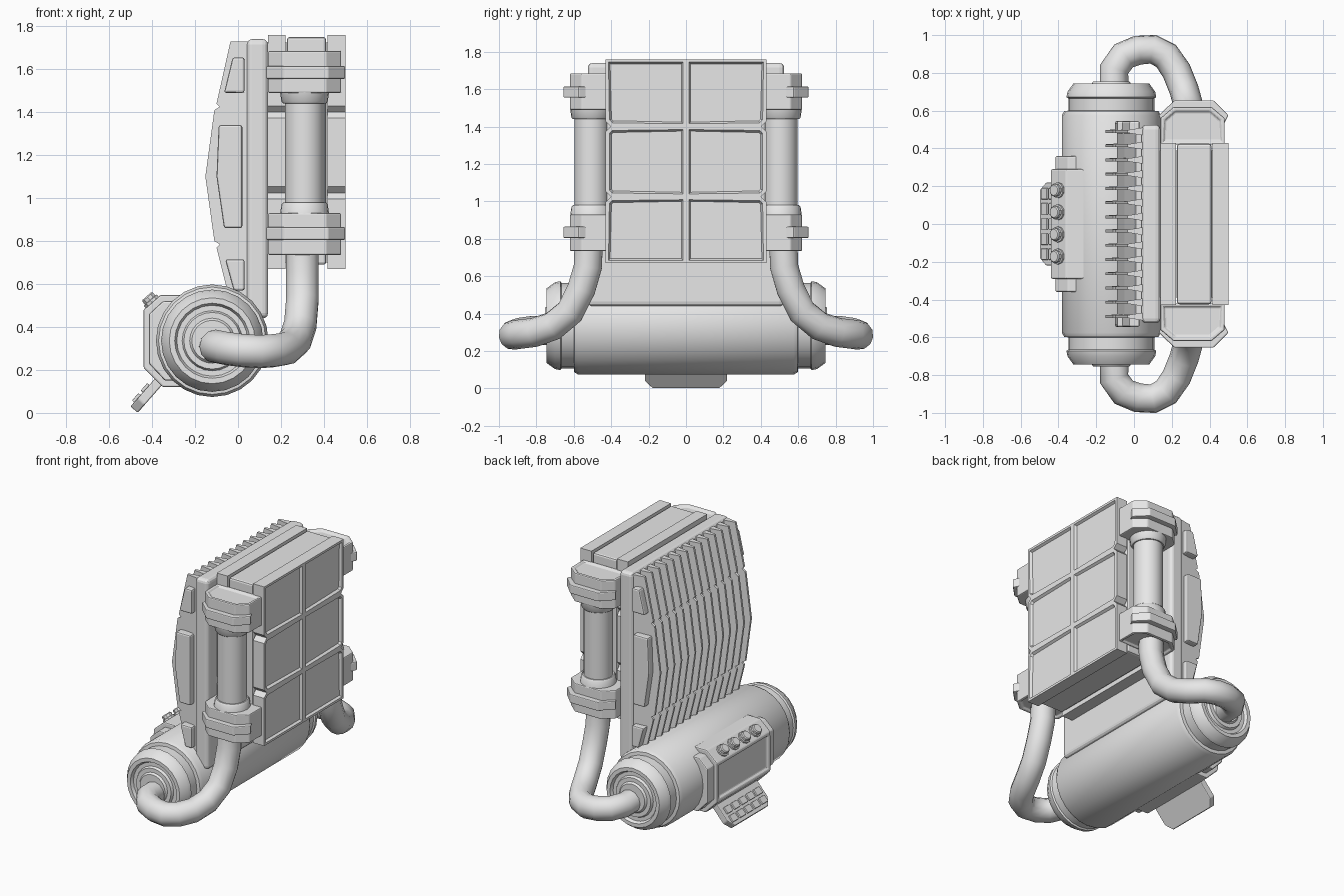
import bpy, bmesh, math
from mathutils import Matrix, Vector

cube = bpy.data.objects.get("Cube")
if cube:
    bpy.data.objects.remove(cube, do_unlink=True)

grey = bpy.data.materials.new("plain grey")
grey.use_nodes = True
grey.diffuse_color = (0.8, 0.8, 0.8, 1)
grey.node_tree.nodes["Principled BSDF"].inputs["Base Color"].default_value = (0.8, 0.8, 0.8, 1)


def finish(name, bm, bevel=0, segments=2, smooth=False):
    bmesh.ops.recalc_face_normals(bm, faces=bm.faces[:])
    mesh = bpy.data.meshes.new(name)
    bm.to_mesh(mesh)
    bm.free()
    ob = bpy.data.objects.new(name, mesh)
    bpy.context.collection.objects.link(ob)
    mesh.materials.append(grey)
    if bevel:
        mod = ob.modifiers.new("soft edges", 'BEVEL')
        mod.width, mod.segments = bevel, segments
        mod.limit_method, mod.angle_limit = 'ANGLE', math.radians(25)
    if smooth:
        smooth_object(ob)
    return ob


def smooth_object(ob):
    bpy.ops.object.select_all(action='DESELECT')
    ob.select_set(True)
    bpy.context.view_layer.objects.active = ob
    bpy.ops.object.shade_smooth_by_angle(angle=math.radians(35))


def prism(name, pts, axis, t0, t1, bevel=0, segments=2, facing=None, insets=(), matrix=None, taper=None):
    """Extrude a flat outline along an axis; optionally inset the faces looking one way."""
    place = {'x': lambda a, b, t: (t, a, b),
             'y': lambda a, b, t: (a, t, b),
             'z': lambda a, b, t: (a, b, t)}[axis]
    bm = bmesh.new()
    rings = [[bm.verts.new(place(a, b, t)) for a, b in pts] for t in (t0, t1)]
    bm.faces.new(rings[0])
    bm.faces.new(rings[1])
    for i in range(len(pts)):
        j = (i + 1) % len(pts)
        bm.faces.new((rings[0][i], rings[0][j], rings[1][j], rings[1][i]))
    bmesh.ops.recalc_face_normals(bm, faces=bm.faces[:])
    bm.normal_update()
    if facing:
        for thickness, depth in insets:
            chosen = [f for f in bm.faces if f.normal.dot(Vector(facing)) > 0.99]
            chosen = [max(chosen, key=lambda f: f.calc_area())] if not bm.faces.layers.int.get("core") else \
                [f for f in chosen if f[bm.faces.layers.int["core"]]]
            core = bm.faces.layers.int.get("core") or bm.faces.layers.int.new("core")
            bm.faces.ensure_lookup_table()
            chosen = [max((f for f in bm.faces if f.normal.dot(Vector(facing)) > 0.99 and
                           (f[core] or not any(g[core] for g in bm.faces))), key=lambda f: f.calc_area())]
            bmesh.ops.inset_individual(bm, faces=chosen, thickness=thickness, depth=depth)
            for f in bm.faces:
                f[core] = f == chosen[0]
            bm.normal_update()
    if taper:
        taper(bm)
    if matrix:
        bm.transform(matrix)
    return finish(name, bm, bevel, segments)


def rect(a0, a1, b0, b1):
    return [(a0, b0), (a1, b0), (a1, b1), (a0, b1)]


def lathe(name, profile, centre, direction, sides=24):
    """Spin (radius, distance) points about an axis."""
    bm = bmesh.new()
    rings = [[bm.verts.new((r * math.cos(i * math.tau / sides), r * math.sin(i * math.tau / sides), d))
              for i in range(sides)] for r, d in profile]
    for lo, hi in zip(rings, rings[1:]):
        for i in range(sides):
            j = (i + 1) % sides
            bm.faces.new((lo[i], lo[j], hi[j], hi[i]))
    bm.faces.new(rings[0])
    bm.faces.new(rings[-1])
    turn = Vector(direction).to_track_quat('Z', 'Y').to_matrix().to_4x4()
    bm.transform(Matrix.Translation(centre) @ turn)
    return finish(name, bm, smooth=True)


# Horizontal tank with stepped end caps
half = [(0.262, 0.575), (0.25, 0.597), (0.228, 0.6), (0.228, 0.665), (0.238, 0.672), (0.232, 0.7),
        (0.2, 0.745), (0.175, 0.745), (0.165, 0.725), (0.14, 0.725), (0.132, 0.742), (0.105, 0.742), (0.095, 0.755)]
lathe("tank", [(r, -d) for r, d in reversed(half)] + half, (-0.12, 0, 0.336), (0, 1, 0))

# Back plate and cooling fins
prism("back_plate", rect(-0.525, 0.525, 0.44, 1.74), 'x', 0.04, 0.14, 0.025, 3)
prism("fin_core", [(0.05, 1.70), (0.01, 1.70), (-0.05, 1.43), (-0.09, 1.1), (-0.05, 0.78), (0, 0.55), (0.05, 0.55)],
      'y', -0.49, 0.49)
fin_outline = [(0.05, 1.73), (-0.035, 1.73), (-0.1, 1.44), (-0.085, 1.425), (-0.11, 1.41), (-0.152, 1.1),
               (-0.11, 0.8), (-0.085, 0.785), (-0.1, 0.77), (-0.04, 0.53), (0.05, 0.53)]
FINS = 14
for i in range(FINS):
    y = -0.49 + 0.98 * i / (FINS - 1)

    def sharpen(bm, y=y):
        for v in bm.verts:
            if v.co.x < 0:
                v.co.y = y + (v.co.y - y) * 0.35
    prism("cooling_fin", fin_outline, 'y', y - 0.021, y + 0.021, taper=sharpen)
side_plates = ([(-0.025, 1.655), (0.03, 1.655), (0.03, 1.49), (-0.065, 1.49)],
               [(-0.09, 1.34), (0.02, 1.34), (0.02, 0.86), (-0.065, 0.86), (-0.1, 1.1)],
               [(-0.06, 0.715), (0.03, 0.715), (0.03, 0.57), (-0.02, 0.57)])
for s in (-1, 1):
    for outline in side_plates:
        prism("fin_side_plate", outline, 'y', s * 0.48, s * 0.545, 0.01)

# Main pack: a core between two slabs of notched panels
prism("pack_core", rect(-0.425, 0.425, 0.69, 1.75), 'x', 0.228, 0.41, 0.012)
prism("pack_joint", rect(-0.39, 0.39, 0.7, 1.725), 'x', 0.13, 0.45)
levels = [0.67, 1.025, 1.4, 1.76]
for k in range(3):
    lo, hi = levels[k], levels[k + 1]
    c0, c1 = 0.028 * (k > 0), 0.028 * (k < 2)
    for s in (-1, 1):
        outline = [(0, lo), (s * (0.43 - c0), lo)]
        outline += [(s * 0.43, lo + c0)] if c0 else []
        outline += [(s * 0.43, hi - c1)]
        outline += [(s * (0.43 - c1), hi)] if c1 else []
        outline += [(0, hi)]
        prism("rear_panel", outline, 'x', 0.416, 0.5, facing=(1, 0, 0), insets=[(0.022, 0), (0.012, -0.016)])
        prism("inner_panel", outline, 'x', 0.14, 0.222)

# Side canisters, brackets and hoses
body = [(0.14, 0.42), (0.14, 0.56), (0.21, 0.62), (0.41, 0.62), (0.48, 0.56), (0.48, 0.42)]
flange = [(0.17, 0.5), (0.13, 0.575), (0.215, 0.655), (0.42, 0.655), (0.5, 0.575), (0.46, 0.5)]
hose_path = [(-0.105, 0.65, 0.31), (-0.105, 0.82, 0.31), (-0.055, 0.89, 0.3), (0.02, 0.92, 0.29), (0.1, 0.925, 0.285),
             (0.17, 0.89, 0.29), (0.225, 0.81, 0.3), (0.265, 0.71, 0.335), (0.29, 0.62, 0.41),
             (0.3, 0.56, 0.53), (0.3, 0.525, 0.65), (0.3, 0.52, 0.78)]
for s in (-1, 1):
    lathe("canister", [(0.092, 0.93), (0.092, 1.49)], (0.31, s * 0.505, 0), (0, 0, 1))
    for upper in (True, False):
        def level(z):
            return z if upper else 2.42 - z
        up = (0, 0, 1 if upper else -1)
        prism("bracket", [(x, s * y) for x, y in body], 'z', level(1.49), level(1.685), 0.012,
              facing=up, insets=[(0.022, 0), (0.008, -0.012)])
        prism("bracket_flange", [(x, s * y) for x, y in flange], 'z', level(1.555), level(1.615), 0.006)
        lathe("canister_collar", [(0.1, 0), (0.108, 0.01), (0.115, 0.06)],
              (0.31, s * 0.505, level(1.44)), up)
    curve = bpy.data.curves.new("hose", 'CURVE')
    curve.dimensions, curve.bevel_depth, curve.bevel_resolution = '3D', 0.078, 4
    curve.use_fill_caps = True
    spline = curve.splines.new('POLY')
    spline.points.add(len(hose_path) - 1)
    for p, (x, y, z) in zip(spline.points, hose_path):
        p.co = (x, s * y, z, 1)
    hose = bpy.data.objects.new("hose", curve)
    bpy.context.collection.objects.link(hose)
    curve.materials.append(grey)
    bpy.ops.object.select_all(action='DESELECT')
    hose.select_set(True)
    bpy.context.view_layer.objects.active = hose
    bpy.ops.object.convert(target='MESH')
    smooth_object(bpy.context.view_layer.objects.active)

# Control box with a sunken screen, knobs and a hanging keypad
prism("control_box", [(-0.44, 0.21), (-0.44, 0.48), (-0.36, 0.55), (-0.25, 0.55), (-0.2, 0.12), (-0.35, 0.12)],
      'y', -0.29, 0.29, 0.008, facing=(-1, 0, 0), insets=[(0.03, 0), (0.008, -0.015)])
prism("control_box_wings", [(-0.415, 0.23), (-0.415, 0.46), (-0.35, 0.52), (-0.25, 0.52), (-0.25, 0.15), (-0.34, 0.15)],
      'y', -0.36, 0.36, 0.008)
for k in range(4):
    lathe("knob", [(0.042, -0.01), (0.042, 0.012), (0.034, 0.014), (0.034, 0.032), (0.028, 0.038)],
          (-0.4, -0.172 + 0.117 * k, 0.515), (-0.66, 0, 0.75), 10)
down = Vector((-0.66, 0, -0.75))
out = Vector((-0.75, 0, 0.66))
frame = Matrix((Vector((0, 1, 0)), down, out)).transposed().to_4x4()
frame.translation = (-0.34, 0, 0.175)
prism("keypad", [(-0.22, 0), (0.22, 0), (0.22, 0.165), (0.18, 0.215), (-0.18, 0.215), (-0.22, 0.165)], 'z',
      -0.02, 0.025, 0.006, matrix=frame)
for col in range(5):
    for row in range(2):
        u, v = -0.16 + 0.08 * col, 0.105 + 0.062 * row
        prism("key", rect(u - 0.03, u + 0.03, v - 0.023, v + 0.023), 'z', 0.02, 0.038, 0.004, matrix=frame)
